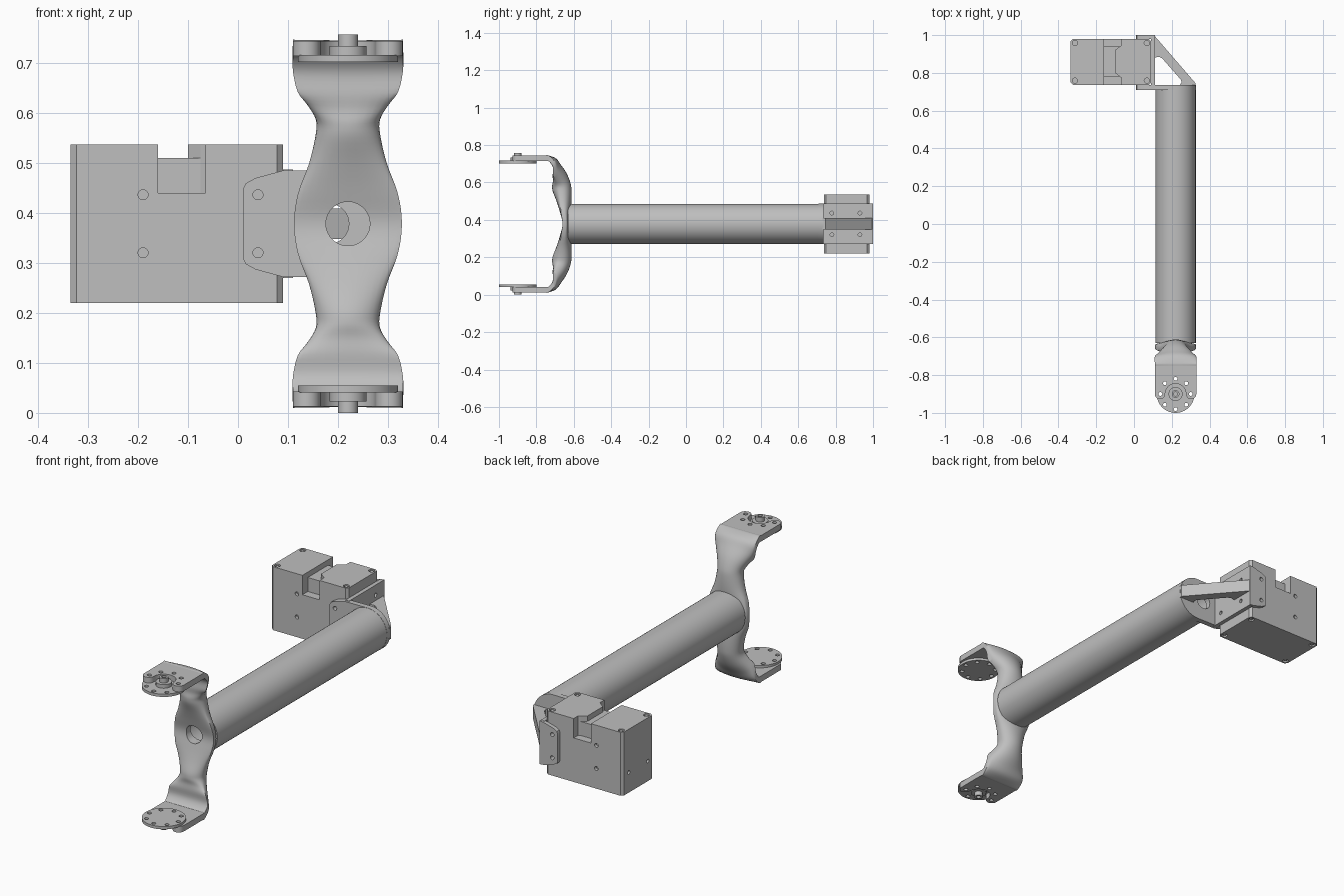
import bpy, bmesh, math
from mathutils import Matrix, Vector

if "Cube" in bpy.data.objects:
    bpy.data.objects.remove(bpy.data.objects["Cube"])

XC, ZC = 0.22, 0.3785      # tube axis
HORN_Y = -0.90             # fork pivot

grey = bpy.data.materials.new("light_grey")
grey.use_nodes = True
COLOUR = (0.52, 0.52, 0.52, 1)
grey.diffuse_color = COLOUR
for node in grey.node_tree.nodes:
    if node.type == 'BSDF_PRINCIPLED':
        node.inputs["Base Color"].default_value = COLOUR


# ---- helpers ----
def cyl(bm, centre, axis, r, depth, segs=20):
    rot = {'X': Matrix.Rotation(math.pi / 2, 4, 'Y'),
           'Y': Matrix.Rotation(math.pi / 2, 4, 'X'),
           'Z': Matrix.Identity(4)}[axis]
    bmesh.ops.create_cone(bm, cap_ends=True, segments=segs, radius1=r, radius2=r,
                          depth=depth, matrix=Matrix.Translation(centre) @ rot)


def prism(bm, pts, axis, lo, hi):
    def place(p, h):
        return (p[0], p[1], h) if axis == 'Z' else (p[0], h, p[1])
    low = [bm.verts.new(place(p, lo)) for p in pts]
    top = [bm.verts.new(place(p, hi)) for p in pts]
    bm.faces.new(low)
    bm.faces.new(top)
    n = len(pts)
    for i in range(n):
        j = (i + 1) % n
        bm.faces.new((low[i], low[j], top[j], top[i]))


def box(bm, x0, x1, y0, y1, z0, z1):
    prism(bm, [(x0, y0), (x1, y0), (x1, y1), (x0, y1)], 'Z', z0, z1)


def arc(cx, cy, r, a0, a1, n=12):
    angles = [math.radians(a0 + (a1 - a0) * i / n) for i in range(n + 1)]
    return [(cx + r * math.cos(a), cy + r * math.sin(a)) for a in angles]


def make(name, bm):
    bmesh.ops.recalc_face_normals(bm, faces=bm.faces)
    mesh = bpy.data.meshes.new(name)
    bm.to_mesh(mesh)
    bm.free()
    mesh.materials.append(grey)
    ob = bpy.data.objects.new(name, mesh)
    bpy.context.collection.objects.link(ob)
    return ob


def activate(ob):
    bpy.ops.object.select_all(action='DESELECT')
    ob.select_set(True)
    bpy.context.view_layer.objects.active = ob


def boolean(ob, bm, operation='DIFFERENCE'):
    tool = make("cutter", bm)
    tool.hide_render = True
    activate(ob)
    mod = ob.modifiers.new("cut", 'BOOLEAN')
    mod.operation, mod.object, mod.solver = operation, tool, 'EXACT'
    mod.use_self = True
    bpy.ops.object.modifier_apply(modifier=mod.name)
    bpy.data.objects.remove(tool)


def smooth(ob, degrees=35):
    activate(ob)
    bpy.ops.object.shade_smooth_by_angle(angle=math.radians(degrees))


# ---- hollow tube ----
bm = bmesh.new()
cyl(bm, (XC, 0.04, ZC), 'Y', 0.107, 1.34, 64)
tube = make("tube", bm)
bm = bmesh.new()
cyl(bm, (XC, 0.04, ZC), 'Y', 0.09, 1.5, 64)
boolean(tube, bm)
smooth(tube)

# ---- motor body with notched top ----
X0, X1, Y0, Y1, Z0, Z1 = -0.335, 0.09, 0.737, 0.98, 0.22, 0.537
C = 0.012
bm = bmesh.new()
prism(bm, [(X0 + C, Y0), (X1 - C, Y0), (X1, Y0 + C), (X1, Y1 - C),
           (X1 - C, Y1), (X0 + C, Y1), (X0, Y1 - C), (X0, Y0 + C)], 'Z', Z0, Z1)
motor = make("motor_body", bm)
bm = bmesh.new()
box(bm, -0.16, -0.065, 0.7, 1.02, 0.44, 0.6)
boolean(motor, bm)

bm = bmesh.new()
for z in (ZC - 0.058, ZC + 0.058):
    for y in (Y0, Y1):
        cyl(bm, (-0.19, y, z), 'Y', 0.01, 0.03)
        cyl(bm, (0.04, y, z), 'Y', 0.01, 0.03)
for y in (0.78, 0.93):
    cyl(bm, (X0, y, ZC - 0.058), 'X', 0.009, 0.03)
corners = [(x, y) for x in (X0 + 0.022, X1 - 0.022) for y in (Y0 + 0.022, Y1 - 0.022)]
for x, y in corners:
    for z in (Z0, Z1):
        cyl(bm, (x, y, z), 'Z', 0.014, 0.02)
boolean(motor, bm)
smooth(motor)

# ---- raised blocks inside the notch ----
bm = bmesh.new()
box(bm, -0.165, -0.06, 0.78, 0.94, 0.435, 0.51)
make("notch_step", bm)
bm = bmesh.new()
prism(bm, [(-0.06, 0.77), (-0.075, 0.78), (-0.1, 0.80), (-0.1, 0.92),
           (-0.075, 0.94), (-0.06, 0.95)], 'Z', 0.44, Z1)
make("notch_block", bm)

# ---- screws in the motor corners ----
bm = bmesh.new()
for x, y in corners:
    for z in (Z0 + 0.008, Z1 - 0.008):
        cyl(bm, (x, y, z), 'Z', 0.008, 0.01)
smooth(make("corner_screws", bm))

# ---- bracket: end plate, rear flange, web ----
tab_low = [(0.01, 0.31), (0.015, 0.298), (0.035, 0.287), (0.09, 0.272)]
tab_high = [(x, 2 * ZC - z) for x, z in reversed(tab_low)]
bm = bmesh.new()
prism(bm, tab_low + arc(XC, ZC, 0.108, -90, 90, 24) + tab_high, 'Y', 0.709, 0.736)
end_plate = make("end_plate", bm)
bm = bmesh.new()
cyl(bm, (0.182, 0.72, ZC), 'Y', 0.04, 0.1, 32)
for z in (ZC - 0.058, ZC + 0.058):
    cyl(bm, (0.04, 0.72, z), 'Y', 0.01, 0.1)
boolean(end_plate, bm)
smooth(end_plate)

bm = bmesh.new()
prism(bm, tab_low + [(0.11, 0.27), (0.11, 2 * ZC - 0.27)] + tab_high, 'Y', 0.98, 1.0)
flange = make("rear_flange", bm)
bm = bmesh.new()
for z in (ZC - 0.058, ZC + 0.058):
    cyl(bm, (0.04, 0.99, z), 'Y', 0.01, 0.1)
boolean(flange, bm)
smooth(flange)

bm = bmesh.new()
box(bm, 0.09, 0.11, 0.72, 0.99, 0.27, 2 * ZC - 0.27)
web = make("bracket_web", bm)
bm = bmesh.new()
for y in (0.78, 0.93):
    for z in (ZC - 0.058, ZC + 0.058):
        cyl(bm, (0.1, y, z), 'X', 0.01, 0.1)
boolean(web, bm)
smooth(web)

# ---- diagonal strut ----
bm = bmesh.new()
prism(bm, [(0.1, 1.0), (0.11, 0.995), (0.326, 0.745), (0.326, 0.73), (0.24, 0.73),
           (0.252, 0.75), (0.248, 0.764), (0.15, 0.876), (0.135, 0.885), (0.1, 0.88)],
      'Z', ZC - 0.031, ZC + 0.031)
make("diagonal_strut", bm)

# ---- fork: lofted sections from the middle to one tip ----
# crest y, height above axis, half width, edge set-back, thickness, edge thickness, tilt
half = [
    (-0.625, 0.0, 0.108, 0.015, 0.035, 0.02, 0),
    (-0.618, 0.06, 0.1, 0.03, 0.055, 0.02, 0),
    (-0.612, 0.12, 0.078, 0.045, 0.08, 0.015, 0),
    (-0.612, 0.18, 0.065, 0.05, 0.1, 0.01, 5),
    (-0.618, 0.22, 0.064, 0.05, 0.1, 0.01, 12),
    (-0.638, 0.27, 0.081, 0.05, 0.085, 0.015, 30),
    (-0.668, 0.315, 0.1, 0.04, 0.07, 0.028, 50),
    (-0.695, 0.35, 0.11, 0.02, 0.05, 0.028, 70),
    (-0.735, 0.366, 0.11, 0.0, 0.03, 0.03, 90),
    (-0.75, 0.366, 0.11, 0.0, 0.03, 0.03, 90)]
keys = [(s[0], -s[1], *s[2:6], -s[6]) for s in reversed(half[1:])] + half
keys = [Vector(k) for k in keys]
stations = []
for i in range(len(keys) - 1):
    a, b, c, d = (keys[max(0, min(len(keys) - 1, i + k))] for k in (-1, 0, 1, 2))
    for step in range(4):
        t = step / 4
        stations.append(b + (c - a) * (t / 2) + (2 * a - 5 * b + 4 * c - d) * (t * t / 2)
                        + (3 * b - a - 3 * c + d) * (t ** 3 / 2))
stations.append(keys[-1])

bm = bmesh.new()
rings = []
sweep = [math.radians(-90 + 180 * i / 14) for i in range(15)]
for y, dz, w, back, thick, edge, tilt in stations:
    ny, nz = -math.cos(math.radians(tilt)), -math.sin(math.radians(tilt))
    ring = [(w * math.sin(a), back * (1 - math.cos(a))) for a in sweep]
    ring += [(w * math.sin(a), back + edge + (thick - back - edge) * math.cos(a))
             for a in reversed(sweep)]
    rings.append([bm.verts.new((XC + x, y + ny * o, ZC + dz + nz * o)) for x, o in ring])
for r0, r1 in zip(rings, rings[1:]):
    for i in range(len(r0)):
        j = (i + 1) % len(r0)
        bm.faces.new((r0[i], r0[j], r1[j], r1[i]))
bm.faces.new(rings[0])
bm.faces.new(rings[-1])
fork = make("fork_arms", bm)
bm = bmesh.new()
cyl(bm, (XC, -0.64, ZC), 'Y', 0.044, 0.2, 40)
boolean(fork, bm)
smooth(fork, 40)

# ---- fork tips: slotted plate, horn disc and hub, on both ends ----
tip = [(XC + 0.11, -0.735)] + arc(XC + 0.0825, HORN_Y, 0.0275, 0, -180)
tip += arc(XC, HORN_Y, 0.055, 0, 180, 20)[1:-1]
tip += arc(XC - 0.0825, HORN_Y, 0.0275, 0, -180) + [(XC - 0.11, -0.735)]
for side, s in (("upper", 1), ("lower", -1)):
    def level(h):
        return ZC + s * h

    bm = bmesh.new()
    prism(bm, tip, 'Z', level(0.336), level(0.366))
    plate = make(side + "_fork_plate", bm)
    bm = bmesh.new()
    cyl(bm, (XC, HORN_Y, level(0.331)), 'Z', 0.1, 0.014, 64)
    horn = make(side + "_horn_disc", bm)
    for ob in (plate, horn):
        bm = bmesh.new()
        for x, y in arc(XC, HORN_Y, 0.08, 0, 315, 7):
            cyl(bm, (x, y, level(0.345)), 'Z', 0.01, 0.1, 16)
        boolean(ob, bm)
        smooth(ob)

    bm = bmesh.new()
    cyl(bm, (XC, HORN_Y, level(0.346)), 'Z', 0.037, 0.02, 32)
    smooth(make(side + "_hub", bm))
    bm = bmesh.new()
    cyl(bm, (XC, HORN_Y, level(0.3665)), 'Z', 0.02, 0.024, 32)
    boss = make(side + "_boss", bm)
    bm = bmesh.new()
    cyl(bm, (XC, HORN_Y, level(0.378)), 'Z', 0.011, 0.03, 24)
    boolean(boss, bm)
    smooth(boss)
